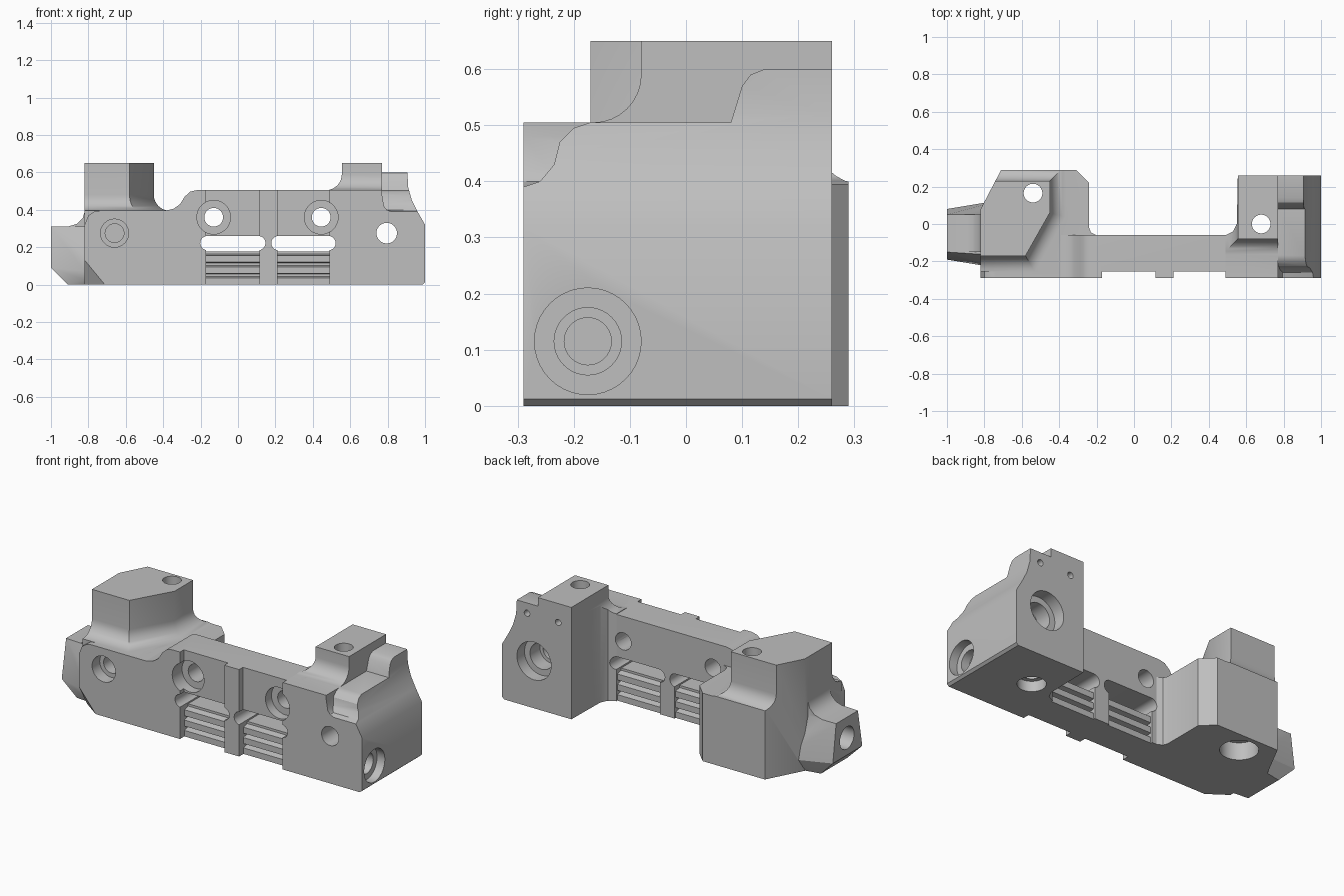
import bpy
import bmesh
from math import sin, cos, pi
from mathutils import Vector, Matrix

cube = bpy.data.objects.get("Cube")
if cube:
    bpy.data.objects.remove(cube, do_unlink=True)

grey = bpy.data.materials.new("plain_grey")
grey.use_nodes = True
grey.diffuse_color = (0.52, 0.52, 0.52, 1)
grey.node_tree.nodes["Principled BSDF"].inputs["Base Color"].default_value = grey.diffuse_color


def make(name, bm):
    bmesh.ops.recalc_face_normals(bm, faces=bm.faces)
    mesh = bpy.data.meshes.new(name)
    bm.to_mesh(mesh)
    bm.free()
    mesh.materials.append(grey)
    ob = bpy.data.objects.new(name, mesh)
    bpy.context.collection.objects.link(ob)
    return ob


def loft(name, rings):
    bm = bmesh.new()
    loops = [[bm.verts.new(p) for p in ring] for ring in rings]
    n = len(loops[0])
    for a, b in zip(loops, loops[1:]):
        for i in range(n):
            j = (i + 1) % n
            bm.faces.new((a[i], a[j], b[j], b[i]))
    bm.faces.new(loops[0])
    bm.faces.new(loops[-1])
    return make(name, bm)


def prism(name, axis, outline, lo, hi):
    """Extrude a 2D outline along x, y or z."""
    place = {"x": lambda p, d: (d, p[0], p[1]),
             "y": lambda p, d: (p[0], d, p[1]),
             "z": lambda p, d: (p[0], p[1], d)}[axis]
    return loft(name, [[place(p, d) for p in outline] for d in (lo, hi)])


def box(name, x, y, z):
    return prism(name, "z", [(x[0], y[0]), (x[1], y[0]), (x[1], y[1]), (x[0], y[1])], *z)


def hull(name, points):
    bm = bmesh.new()
    for p in points:
        bm.verts.new(p)
    bmesh.ops.convex_hull(bm, input=bm.verts)
    return make(name, bm)


def combine(target, tool, op):
    mod = target.modifiers.new("shape", "BOOLEAN")
    mod.operation, mod.solver, mod.object = op, "EXACT", tool
    graph = bpy.context.evaluated_depsgraph_get()
    mesh = bpy.data.meshes.new_from_object(target.evaluated_get(graph))
    target.modifiers.clear()
    target.data = mesh
    bpy.data.objects.remove(tool, do_unlink=True)


def bore(target, axis, centre, r, lo, hi):
    ring = [(centre[0] + r * cos(i * pi / 20), centre[1] + r * sin(i * pi / 20)) for i in range(40)]
    combine(target, prism("bore", axis, ring, lo, hi), "DIFFERENCE")


def offset(poly, d):
    """Grow a counter-clockwise convex outline by d."""
    out = []
    for i, p in enumerate(poly):
        p = Vector(p)
        e1 = (p - Vector(poly[i - 1])).normalized()
        e2 = (Vector(poly[(i + 1) % len(poly)]) - p).normalized()
        n1, n2 = Vector((e1.y, -e1.x)), Vector((e2.y, -e2.x))
        out.append(p + (n1 + n2) * d / (1 + n1.dot(n2)))
    return out


def end_block(name, plan, slab, tower, floor, r, top):
    """A base and a tower with a flared foot, trimmed to one plan."""
    layers = [(r, floor - 0.1)]
    layers += [(r * (1 - sin(i * pi / 16)), floor + r * (1 - cos(i * pi / 16))) for i in range(9)]
    layers.append((0, top))
    rings = [[(p.x, p.y, z) for p in offset(tower, d)] for d, z in layers]
    ob = prism(name, "y", slab, -0.4, 0.4)
    combine(ob, loft("tower", rings), "UNION")
    combine(ob, prism("plan", "z", plan, 0, top + 0.1), "INTERSECT")
    return ob


# Left end: base, tower and side wing
left = end_block(
    "left_end",
    [(-.82, -.29), (-.2, -.29), (-.2, -.06), (-.23, -.045), (-.24, -.02),
     (-.24, .22), (-.31, .29), (-.71, .29), (-.82, .08)],
    [(-.9, -.05), (-.9, .2), (-.82, .32), (-.8, .37), (-.77, .39), (-.74, .395), (-.1, .395), (-.1, -.05)],
    [(-1, -.17), (-.58, -.17), (-.45, .06), (-.45, .23), (-1, .23)], .395, .085, .65)
combine(left, hull("corner_cut", [(-.69, -.3, -.01), (-.83, -.3, .16), (-.83, -.3, -.01), (-.83, -.2, -.01)]),
        "DIFFERENCE")
combine(left, hull("wing", [
    (-1, -.15, .31), (-1, .05, .31), (-1, -.19, .09), (-1, .08, .09), (-.91, -.18, 0), (-.91, .06, 0),
    (-.7, -.17, .31), (-.7, .05, .31), (-.7, -.24, .06), (-.7, .13, .06), (-.7, -.2, 0), (-.7, .1, 0)]), "UNION")
combine(left, prism("wing_fillet", "y", [(-.91, .305), (-.91, .31), (-.86, .325), (-.83, .355), (-.82, .39),
                                         (-.8, .39), (-.8, .305)], -.15, .05), "UNION")
bore(left, "z", (-.54, .165), .05, -.1, .8)
bore(left, "z", (-.56, .165), .1, -.1, .1)
bore(left, "y", (-.66, .275), .075, -.4, -.22)
bore(left, "y", (-.66, .275), .05, -.4, -.12)
bore(left, "x", (-.05, .19), .065, -1.1, -.85)

# Right end: block and post
right = end_block(
    "right_end",
    [(.49, -.29), (.77, -.29), (.77, .26), (.555, .26), (.55, 0), (.53, -.04), (.49, -.06)],
    [(.4, -.05), (.4, .505), (.9, .505), (.9, -.05)],
    [(.555, -.08), (.95, -.08), (.95, .5), (.555, .5)], .505, .085, .65)

# Right shoulder: stepped top and sloping outer side
shoulder = prism("right_shoulder", "x", [
    (-.29, 0), (-.29, .39), (-.26, .4), (-.235, .43), (-.225, .47), (-.2, .495), (-.17, .505),
    (.08, .505), (.1, .57), (.115, .59), (.14, .6), (.26, .6), (.26, 0)], .77, 1.1)
combine(shoulder, prism("side", "y", [
    (.7, -.1), (.975, -.01), (1, .012), (1, .32), (.96, .39), (.93, .45), (.91, .52), (.9, .7), (.7, .7)],
    -.4, .4), "INTERSECT")
combine(shoulder, prism("step_fillet", "y", [(.77, .38), (.77, .48), (.78, .42), (.795, .4), (.82, .39), (.82, .38)],
                        -.29, -.2), "UNION")
combine(right, shoulder, "UNION")
bore(right, "z", (.68, 0), .05, -.1, .8)
bore(right, "z", (.68, 0), .075, -.1, .06)
for radius, start in ((.055, -.4), (.075, .1), (.11, .19)):
    bore(right, "y", (.795, .275), radius, start, .4)
for x in (.84, .64):
    bore(right, "y", (x, .54), .018, .2, .4)
for radius, depth in ((.095, .95), (.06, .9), (.042, .8)):
    bore(right, "x", (-.175, .115), radius, depth, 1.1)

# Cross bar with slots, recessed front panels and bolt holes
bar = prism("cross_bar", "y", [
    (-.44, .2), (-.44, .395), (-.39, .395), (-.345, .405), (-.31, .43), (-.285, .47), (-.255, .497),
    (-.22, .505), (.56, .505), (.56, 0), (-.3, 0), (-.3, .2)], -.29, -.06)
bays = [(-.17, .115, -.13), (.21, .49, .445)]
for x0, x1, hole in bays:
    combine(bar, box("panel_cut", (x0, x1), (-.4, -.255), (-.1, .6)), "DIFFERENCE")
    combine(bar, box("bay_cut", (x0, x1), (-.4, .1), (-.1, .22)), "DIFFERENCE")
    r = .038
    slot = [(x1 - .006 + r * sin(i * pi / 10), .222 - r * cos(i * pi / 10)) for i in range(11)]
    slot += [(x0 + .006 - r * sin(i * pi / 10), .222 + r * cos(i * pi / 10)) for i in range(11)]
    for part in (bar, left, right):
        combine(part, prism("slot", "y", slot, -.4, -.03), "DIFFERENCE")
    for part in (bar, left, right):
        bore(part, "y", (hole, .36), .05, -.4, .1)
        bore(part, "y", (hole, .36), .09, -.4, -.2)

# Ribbed inserts below the slots
front = []
for i in range(3):
    z = i * .06
    front += [(-.25, z), (-.25, z + .035), (-.215, z + .043), (-.215, z + .056)]
back = [(-.32 - y, z) for y, z in reversed(front)]
for side, (x0, x1, hole) in zip(("right", "left"), bays):
    prism(side + "_ribbed_insert", "x", front + back, x0 - .002, x1 + .002)

# Smooth curved faces, keep edges sharp
bpy.ops.object.select_all(action="DESELECT")
for ob in bpy.data.objects:
    if ob.type == "MESH" and grey.name in ob.data.materials:
        ob.select_set(True)
        bpy.context.view_layer.objects.active = ob
bpy.ops.object.shade_smooth_by_angle(angle=pi / 6)
